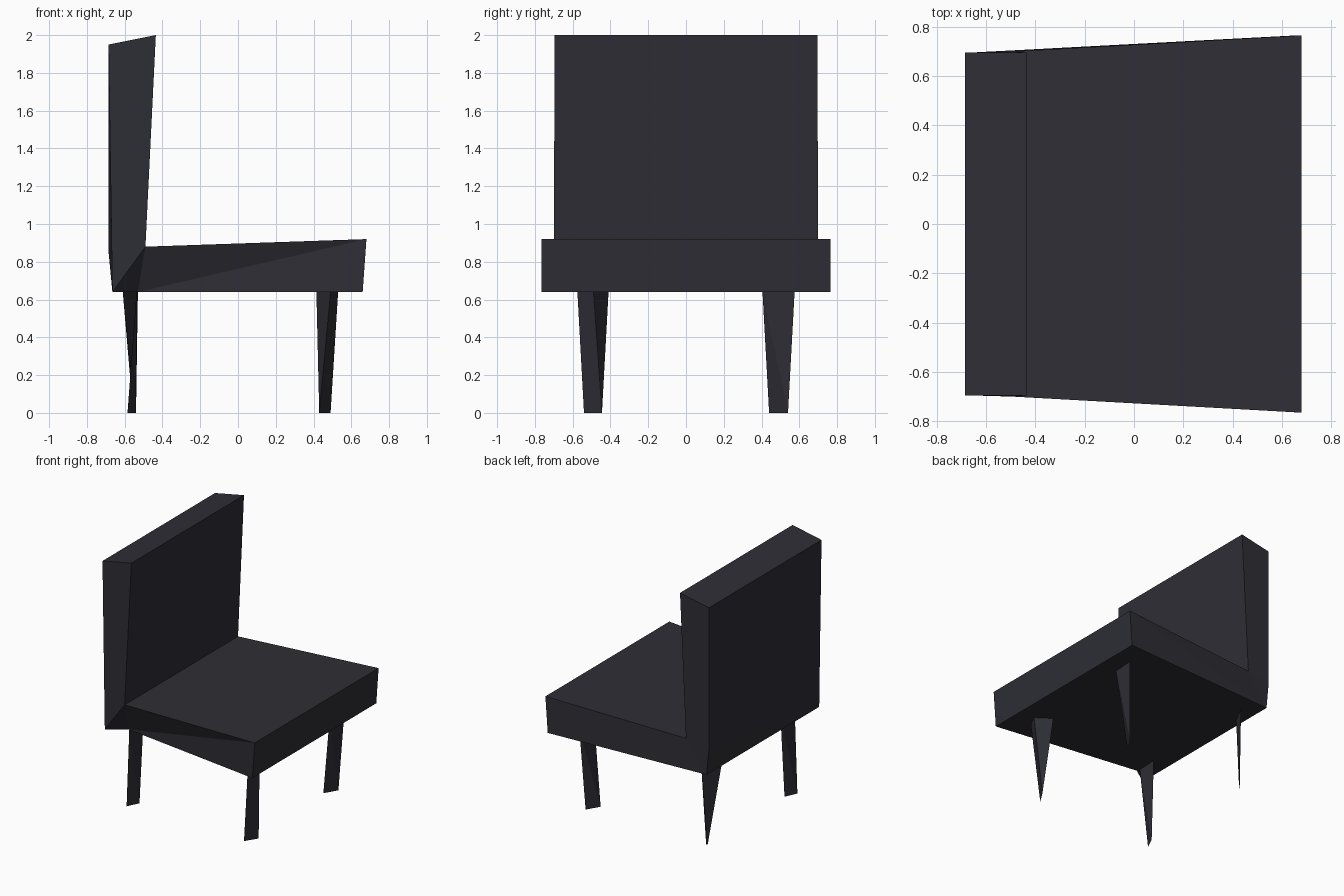
import bpy, bmesh

if "Cube" in bpy.data.objects:
    bpy.data.objects.remove(bpy.data.objects["Cube"])

# One dark upholstery colour for the whole chair
charcoal = bpy.data.materials.new("charcoal")
charcoal.diffuse_color = (0.027, 0.027, 0.036, 1)
charcoal.use_nodes = True
charcoal.node_tree.nodes["Principled BSDF"].inputs["Base Color"].default_value = charcoal.diffuse_color


def make_part(name, points, faces):
    """Flat faced part from named corner points and strings of corner letters."""
    bm = bmesh.new()
    v = {k: bm.verts.new(p) for k, p in points.items()}
    for f in faces.split():
        bm.faces.new([v[k] for k in f])
    bmesh.ops.recalc_face_normals(bm, faces=bm.faces[:])
    mesh = bpy.data.meshes.new(name)
    bm.to_mesh(mesh)
    bm.free()
    mesh.materials.append(charcoal)
    obj = bpy.data.objects.new(name, mesh)
    bpy.context.collection.objects.link(obj)
    return obj


# Seat and backrest: side profile (x, half width, z) repeated on both sides;
# lower case is the near (-y) side, upper case the far (+y) side
profile = {
    "b": (-0.665, 0.695, 0.64),   # rear bottom
    "f": (0.66, 0.765, 0.64),     # front bottom
    "g": (0.68, 0.765, 0.92),     # front top
    "c": (-0.49, 0.70, 0.88),     # seat meets backrest
    "t": (-0.435, 0.695, 2.0),    # backrest top, front
    "u": (-0.685, 0.695, 1.95),   # backrest top, rear
}
body = {}
for key, (x, w, z) in profile.items():
    body[key] = (x, -w, z)
    body[key.upper()] = (x, w, z)
body["p"] = (-0.53, -0.60, 0.64)    # tucked in corner under the near side
body["K"] = (-0.685, 0.695, 0.85)   # bend low on the far rear edge

make_part("seat_and_backrest", body,
          "bctu bpc pgc pfg "        # near side
          "BKC KUTC BCG BGF "        # far side
          "bBFfp fFGg gGCc cCTt tTUu "   # bottom, front, seat, backrest, top
          "uUK uKb KBb")             # rear

# Front legs, tapering to a narrow blade at the floor
make_part("front_leg_near", {
    "a": (0.415, -0.41, 0.64), "b": (0.49, -0.575, 0.64), "c": (0.53, -0.49, 0.64),
    "d": (0.43, -0.54, 0), "e": (0.49, -0.445, 0),
}, "abd bced cae aed abc")


# Wedge legs: a top edge and a bottom edge at an angle to each other
def wedge_leg(name, top, bottom):
    pts = {k: (x, y, 0.64) for k, (x, y) in zip("ab", top)}
    pts.update({k: (x, y, 0) for k, (x, y) in zip("cd", bottom)})
    make_part(name, pts, "abd adc abc bcd")


wedge_leg("front_leg_far", [(0.51, 0.405), (0.52, 0.575)],
          [(0.43, 0.44), (0.49, 0.54)])
wedge_leg("rear_leg_near", [(-0.537, -0.575), (-0.53, -0.41)],
          [(-0.585, -0.54), (-0.54, -0.445)])

# Rear far leg is a thin pointed blade
wedge_leg("rear_leg_far", [(-0.61, 0.42), (-0.53, 0.57)],
          [(-0.555, 0.525), (-0.545, 0.53)])
